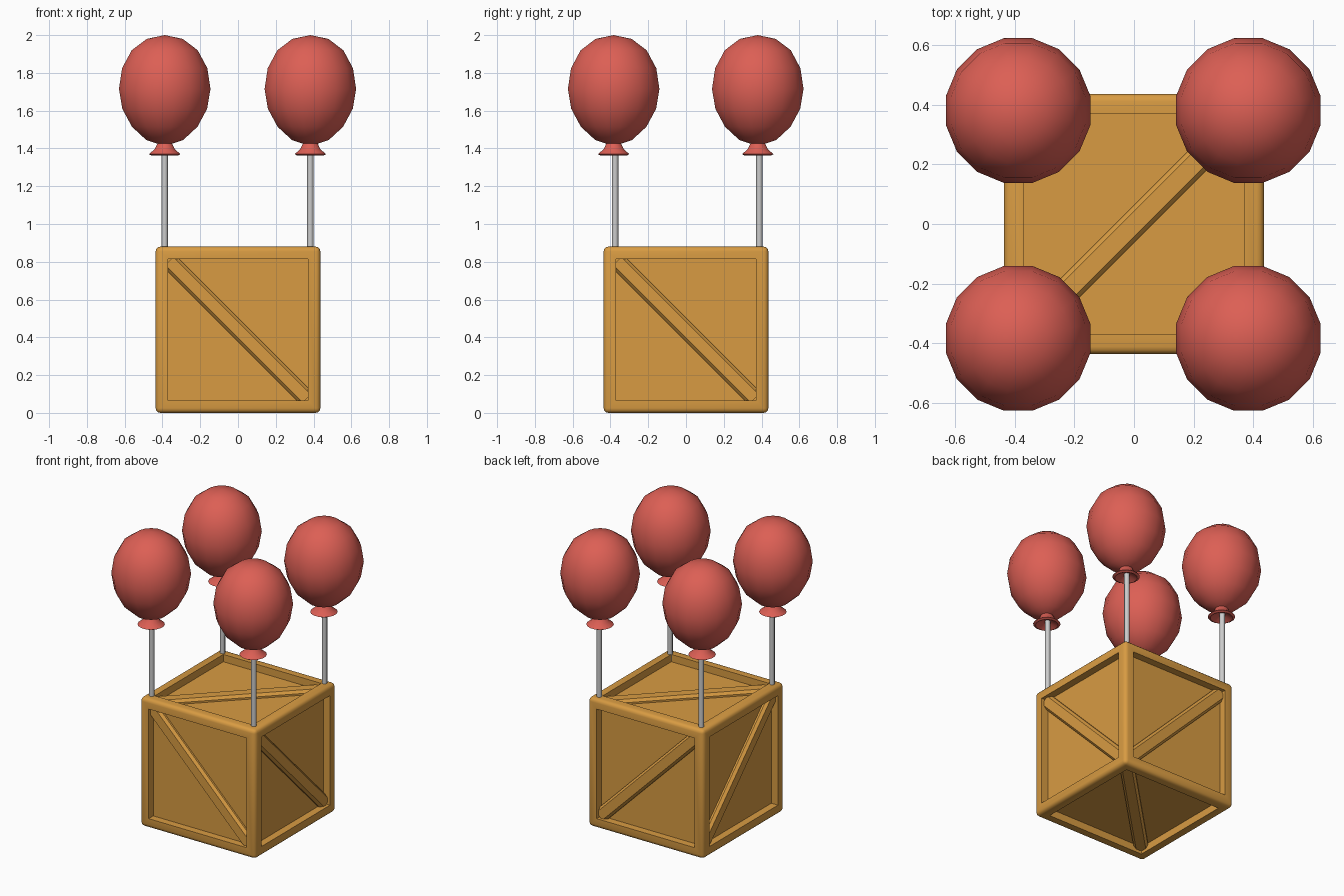
import bpy, bmesh
from math import radians, pi, cos, sin
from mathutils import Vector, Matrix

if "Cube" in bpy.data.objects:
    bpy.data.objects.remove(bpy.data.objects["Cube"])


def material(name, rgb):
    m = bpy.data.materials.new(name)
    m.diffuse_color = (*rgb, 1)
    m.use_nodes = True
    m.node_tree.nodes["Principled BSDF"].inputs["Base Color"].default_value = m.diffuse_color
    return m


WOOD = material("wood", (0.69, 0.33, 0.055))
RED = material("balloon_red", (0.72, 0.115, 0.09))


def to_mesh(bm, name, mat=None, angle=40):
    bmesh.ops.recalc_face_normals(bm, faces=bm.faces)
    me = bpy.data.meshes.new(name)
    bm.to_mesh(me)
    bm.free()
    me.polygons.foreach_set("use_smooth", [True] * len(me.polygons))
    me.set_sharp_from_angle(angle=radians(angle))
    if mat:
        me.materials.append(mat)
    return me


def place(name, me, loc=(0, 0, 0)):
    ob = bpy.data.objects.new(name, me)
    ob.location = loc
    bpy.context.scene.collection.objects.link(ob)
    return ob


# Crate: rounded box with a recessed panel in every face
W, H, RAIL, DEPTH, ROUND = 0.872, 0.88, 0.083, 0.05, 0.025
bm = bmesh.new()
bmesh.ops.create_cube(bm, size=1, matrix=Matrix.Translation((0, 0, H / 2)) @ Matrix.Diagonal((W, W, H, 1)))
bmesh.ops.bevel(bm, geom=bm.edges[:], offset=ROUND, segments=3, profile=0.5, affect='EDGES')
panels = sorted(bm.faces, key=lambda f: -f.calc_area())[:6]
bmesh.ops.inset_individual(bm, faces=panels, thickness=RAIL - ROUND)
bmesh.ops.inset_individual(bm, faces=panels, thickness=0, depth=-DEPTH)
place("crate", to_mesh(bm, "crate", WOOD))

# Diagonal braces: bevelled planks, one lying on each panel
HALF, BASE, TOP, RISE = 0.515, 0.045, 0.03, 0.03
bm = bmesh.new()
ends = [[bm.verts.new((x, y, z)) for y, z in
         ((-BASE, -0.005), (BASE, -0.005), (BASE, 0.012), (TOP, RISE), (-TOP, RISE), (-BASE, 0.012))]
        for x in (-HALF, HALF)]
for i in range(6):
    j = (i + 1) % 6
    bm.faces.new((ends[0][i], ends[0][j], ends[1][j], ends[1][i]))
for e in ends:
    bm.faces.new(e)
brace = to_mesh(bm, "brace", WOOD, 25)

sides = {"front": ((0, -1, 0), (1, 0, -1)), "back": ((0, 1, 0), (1, 0, -1)),
         "right": ((1, 0, 0), (0, 1, -1)), "left": ((-1, 0, 0), (0, 1, -1)),
         "top": ((0, 0, 1), (1, 1, 0)), "bottom": ((0, 0, -1), (1, 1, 0))}
for side, (n, d) in sides.items():
    n, d = Vector(n), Vector(d).normalized()
    rot = Matrix((d, n.cross(d), n)).transposed().to_4x4()
    reach = (H if n.z else W) / 2 - DEPTH
    ob = place("brace_" + side, brace)
    ob.matrix_world = Matrix.Translation(Vector((0, 0, H / 2)) + n * reach) @ rot

# Balloon: 16-sided lathe with a flared nozzle
profile = [(0, 2.0), (0.097, 1.98), (0.178, 1.92), (0.23, 1.825), (0.247, 1.715), (0.229, 1.61),
           (0.177, 1.515), (0.1, 1.445), (0.04, 1.425), (0.055, 1.395), (0.085, 1.37),
           (0.07, 1.362), (0.03, 1.385), (0, 1.39)]
N = 16
a = pi / N
bm = bmesh.new()
pts = [bm.verts.new((r * cos(a), r * sin(a), z)) for r, z in profile]
edges = [bm.edges.new(p) for p in zip(pts, pts[1:])]
bmesh.ops.spin(bm, geom=pts + edges, cent=(0, 0, 0), axis=(0, 0, 1), angle=2 * pi, steps=N)
bmesh.ops.remove_doubles(bm, verts=bm.verts, dist=0.0005)
balloon = to_mesh(bm, "balloon", RED, 50)

# String: thin grey rod from the crate corner into the nozzle
bm = bmesh.new()
bmesh.ops.create_cone(bm, cap_ends=True, segments=8, radius1=0.017, radius2=0.017, depth=0.56,
                      matrix=Matrix.Translation((0, 0, 1.12)))
string = to_mesh(bm, "string", None, 50)

for x, sx in ((-0.388, "left"), (0.383, "right")):
    for y, sy in ((-0.383, "front"), (0.38, "back")):
        place(f"balloon_{sy}_{sx}", balloon, (x, y, 0))
        place(f"string_{sy}_{sx}", string, (x, y + 0.008, 0))
